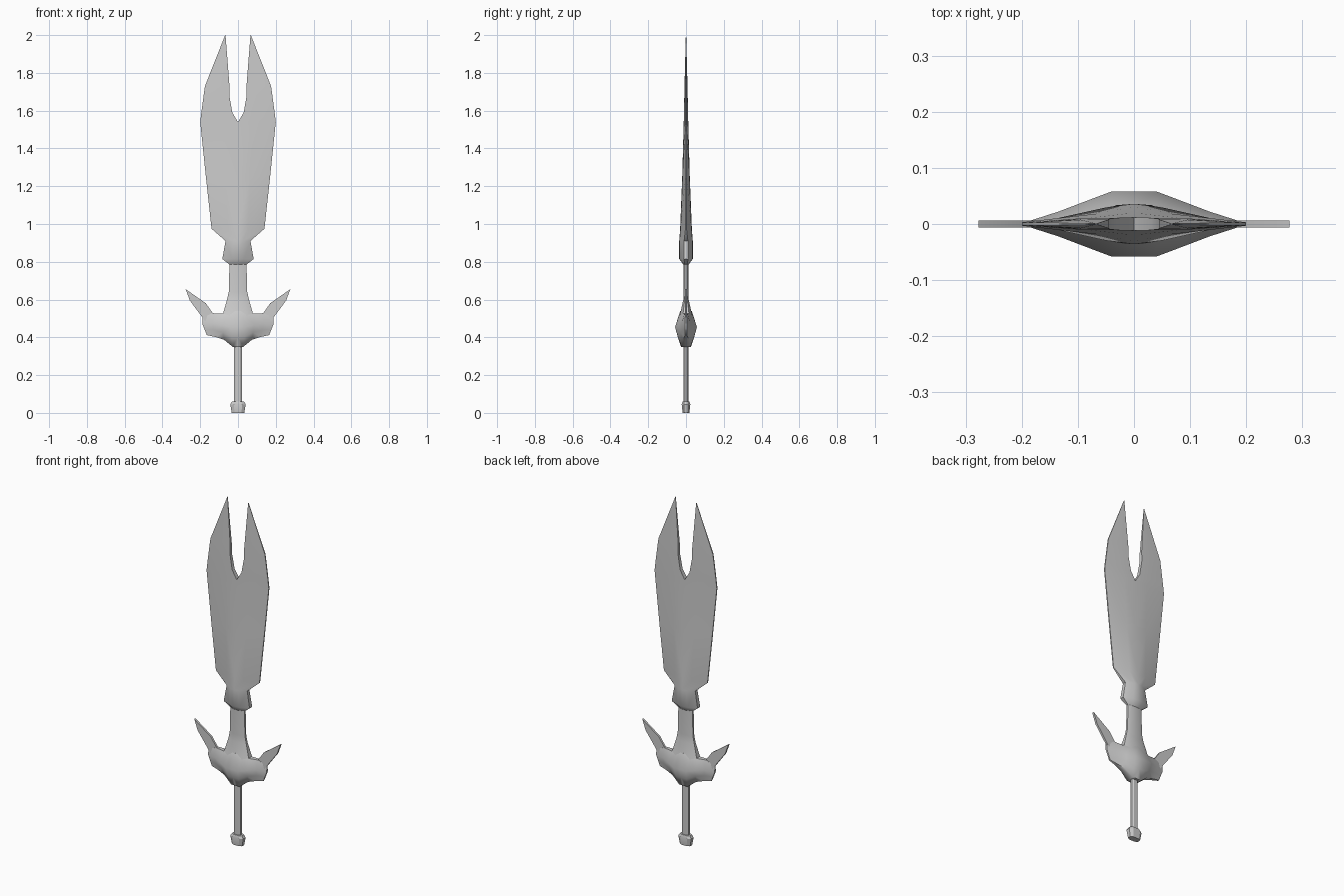
import bpy, bmesh, math

cube = bpy.data.objects.get("Cube")
if cube:
    bpy.data.objects.remove(cube, do_unlink=True)

steel = bpy.data.materials.new("grey_steel")
steel.use_nodes = True
GREY = (0.6, 0.6, 0.6, 1)
steel.diffuse_color = GREY
steel.node_tree.nodes["Principled BSDF"].inputs["Base Color"].default_value = GREY


def finish(name, bm, angle):
    bmesh.ops.remove_doubles(bm, verts=bm.verts, dist=0.0005)
    bmesh.ops.recalc_face_normals(bm, faces=bm.faces)
    mesh = bpy.data.meshes.new(name)
    bm.to_mesh(mesh)
    bm.free()
    mesh.materials.append(steel)
    obj = bpy.data.objects.new(name, mesh)
    bpy.context.collection.objects.link(obj)
    bpy.ops.object.select_all(action='DESELECT')
    obj.select_set(True)
    bpy.context.view_layer.objects.active = obj
    bpy.ops.object.shade_smooth_by_angle(angle=math.radians(angle))
    return obj


def quarter_loft(name, rows, angle=50):
    """Skin a grid of points for one quarter and reflect it in x and y."""
    bm = bmesh.new()
    for sx in (1, -1):
        for sy in (1, -1):
            grid = [[bm.verts.new((sx * x, sy * y, z)) for x, y, z in row] for row in rows]
            for a, b in zip(grid, grid[1:]):
                for i in range(len(a) - 1):
                    quad = (a[i], a[i + 1], b[i + 1], b[i])
                    # leave out walls lying in a mirror plane
                    if any(all(abs(v.co[k]) < 1e-5 for v in quad) for k in (0, 1)):
                        continue
                    bm.faces.new(quad)
    return finish(name, bm, angle)


def chamfered(z, x, y):
    return [(0, y, z), (x * 0.55, y, z), (x, y * 0.5, z), (x, 0, z)]


# Forked blade: height, inner edge, ridge thickness, outer edge, edge thickness
def blade_row(z, xi, yi, xo, ye):
    mid = xi + 0.38 * (xo - xi)
    return [(xi, 0, z), (xi, yi, z), (mid, yi * 0.93, z), (xo, ye, z), (xo, 0, z)]


quarter_loft("forked_blade", [blade_row(*r) for r in (
    (0.785, 0, 0.014, 0.045, 0.005),
    (0.815, 0, 0.036, 0.083, 0.012),
    (0.91, 0, 0.036, 0.066, 0.010),
    (0.975, 0, 0.031, 0.14, 0.003),
    (1.25, 0, 0.020, 0.17, 0.003),
    (1.54, 0, 0.012, 0.20, 0.003),
    (1.59, 0.03, 0.011, 0.194, 0.003),
    (1.68, 0.046, 0.009, 0.182, 0.003),
    (1.73, 0.045, 0.008, 0.175, 0.003),
    (2.0, 0.066, 0.001, 0.068, 0.001))])

# Neck flaring into the guard
quarter_loft("neck", [chamfered(*r) for r in (
    (0.50, 0.09, 0.035), (0.53, 0.078, 0.03), (0.60, 0.058, 0.014),
    (0.64, 0.049, 0.012), (0.79, 0.045, 0.012))])


# Guard: each station runs from the top edge over the ridge to the bottom edge
def guard_station(x, top, y_top, ridge, y_ridge, low, y_low, x_low):
    return [(x, 0, top), (x, y_top, top), (x, y_ridge, ridge),
            ((x + x_low) / 2, (y_ridge * 0.55 + y_low * 0.45), (ridge + low) / 2),
            (x_low, y_low, low), (x_low, 0, low)]


stations = [guard_station(*s) for s in (
    (0, 0.54, 0.03, 0.455, 0.058, 0.35, 0.026, 0),
    (0.04, 0.535, 0.026, 0.455, 0.058, 0.35, 0.024, 0.028),
    (0.085, 0.525, 0.014, 0.465, 0.041, 0.388, 0.017, 0.075),
    (0.135, 0.528, 0.008, 0.475, 0.022, 0.402, 0.009, 0.12),
    (0.188, 0.505, 0.004, 0.47, 0.005, 0.412, 0.004, 0.165))]
# close the outer tip
stations.append([(x, 0, z) for x, y, z in stations[-1]])
quarter_loft("guard", stations, 60)

# Swept horns on both ends of the guard
outline = [(0.12, 0.525), (0.135, 0.53), (0.17, 0.58), (0.277, 0.655),
           (0.255, 0.595), (0.188, 0.505), (0.165, 0.47)]
for side, sign in (("left", 1), ("right", -1)):
    bm = bmesh.new()
    face = bm.faces.new([bm.verts.new((sign * x, -0.006, z)) for x, z in outline])
    moved = bmesh.ops.extrude_face_region(bm, geom=[face])["geom"]
    for v in moved:
        if isinstance(v, bmesh.types.BMVert):
            v.co.y = 0.006
    finish("guard_horn_" + side, bm, 30)

# Grip and pommel
quarter_loft("grip", [chamfered(z, 0.02, 0.012) for z in (0.04, 0.37)], 30)
quarter_loft("pommel", [chamfered(*r) for r in (
    (0, 0, 0), (0, 0.033, 0.018), (0.045, 0.041, 0.023),
    (0.06, 0.032, 0.018), (0.06, 0, 0))], 25)
